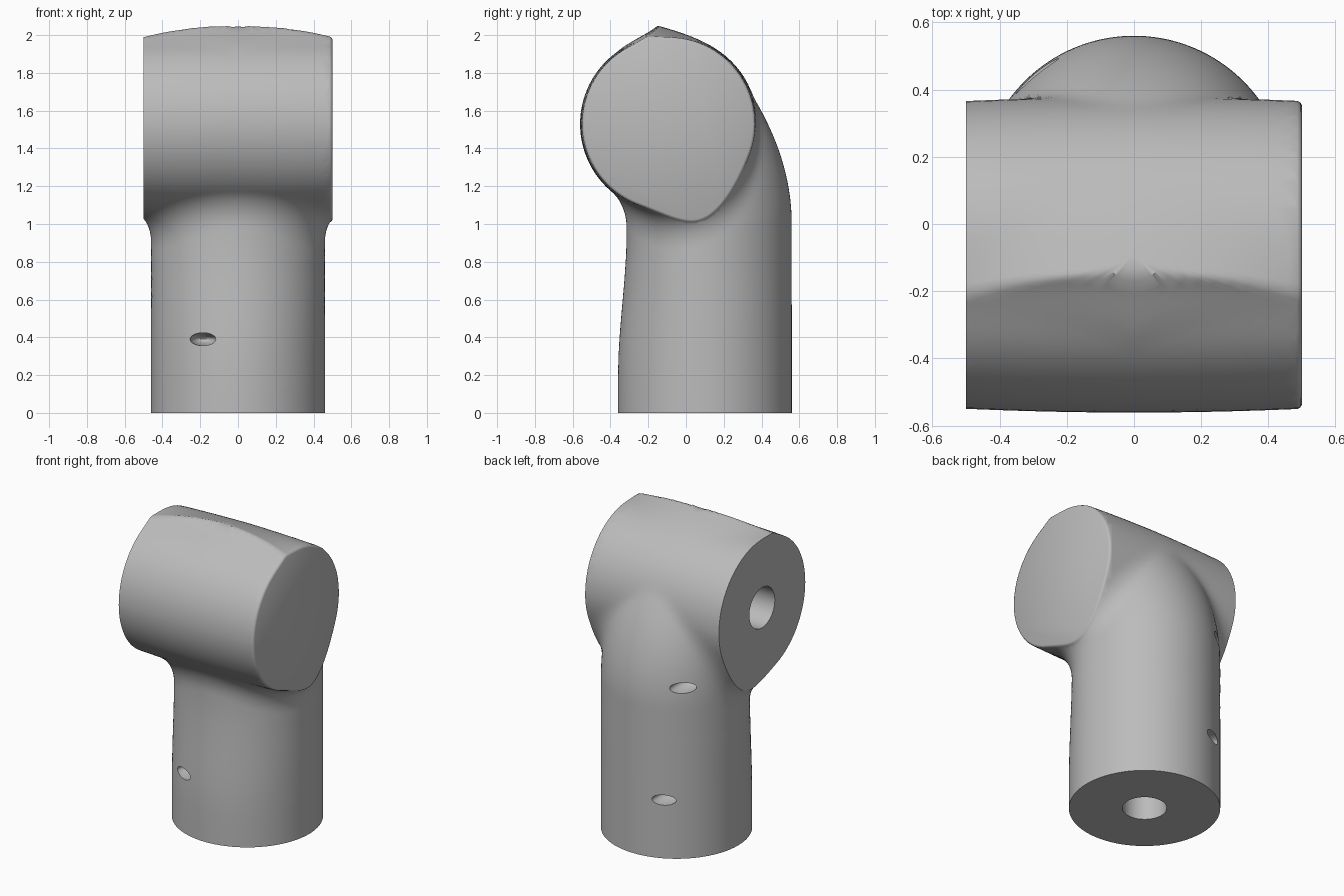
import bpy, bmesh, math
from mathutils import Vector

if "Cube" in bpy.data.objects:
    bpy.data.objects.remove(bpy.data.objects["Cube"])

AXIS_Y, AXIS_Z = -0.092, 1.53      # centre line of the cross barrel
SHAFT_Y, SHAFT_R = 0.1, 0.46       # upright shaft


def step(a, b, v):
    t = min(1, max(0, (v - a) / (b - a)))
    return t * t * (3 - 2 * t)


def field(p):
    """Signed distance to the upright shaft blended into the cross barrel."""
    x, y, z = p
    # shaft leans forward near the top and is slightly flattened at the front
    cy = SHAFT_Y - 0.45 * max(0, z - 1) ** 2 - 3 * max(0, z - 1.75) ** 2
    dy = y - cy
    if dy < 0:
        dy *= SHAFT_R / (SHAFT_R - 0.045 * step(0.2, 0.95, z))
    r1 = math.hypot(x, dy) + 1e-6
    d1 = r1 - SHAFT_R
    if z > 1.3:
        d1 = max(d1, AXIS_Y - y)
    # barrel is slightly crowned
    by, bz = y - AXIS_Y, z - AXIS_Z
    r2 = math.hypot(by, bz) + 1e-6
    d2 = r2 - (0.469 - 0.045 * min(x * x, 0.3))
    # fillet grows with the angle between the two surfaces
    k = 0.2 * (1 - dy * by / (r1 * r2)) + 0.002
    h = max(0, k - abs(d1 - d2))
    return min(d1, d2) - h * h / (4 * k)


def surface_point(origin, ray):
    lo, hi = 0.0, 1.0
    if field(origin + ray) < 0:
        return origin + ray
    for _ in range(18):
        mid = (lo + hi) / 2
        if field(origin + ray * mid) < 0:
            lo = mid
        else:
            hi = mid
    return origin + ray * lo


# Body skin: level rings up the shaft, then a fan of rings over the barrel
N = 128
heights = ([i * 0.1 for i in range(8)] + [0.8 + i * 0.0125 for i in range(40)]
           + [1.3 + i * 0.023 for i in range(10)])
rings = [(z, SHAFT_Y + (AXIS_Y - SHAFT_Y) * step(0.5, 1.3, z), 0) for z in heights]
rings += [(AXIS_Z, AXIS_Y, math.pi / 2 * i / 20) for i in range(20)]

bm = bmesh.new()
grid = []
for z, y, e in rings:
    row = []
    for i in range(N):
        a = 2 * math.pi * (i + 0.5) / N
        ray = Vector((math.cos(a) * math.cos(e), math.sin(a) * math.cos(e), math.sin(e)))
        row.append(bm.verts.new(surface_point(Vector((0, y, z)), ray)))
    grid.append(row)
for a, b in zip(grid, grid[1:]):
    for i in range(N):
        j = (i + 1) % N
        bm.faces.new((a[i], a[j], b[j], b[i]))
top = bm.verts.new(surface_point(Vector((0, AXIS_Y, AXIS_Z)), Vector((0, 0, 1))))
for i in range(N):
    bm.faces.new((grid[-1][i], grid[-1][(i + 1) % N], top))

# Trim the barrel ends flat and close all openings
for x, s in ((-0.5, -1), (0.486, 1)):
    bmesh.ops.bisect_plane(bm, geom=bm.verts[:] + bm.edges[:] + bm.faces[:], dist=1e-5,
                           plane_co=(x, 0, 0), plane_no=(s, 0, 0), clear_outer=True)
bmesh.ops.remove_doubles(bm, verts=bm.verts[:], dist=1e-4)
bmesh.ops.holes_fill(bm, edges=[e for e in bm.edges if e.is_boundary], sides=0)
bmesh.ops.recalc_face_normals(bm, faces=bm.faces[:])

# Rounded rim on the closed end
for grow, shrink in ((0.009, 0.99), (0.005, 0.98)):
    cap = max(bm.faces, key=lambda f: f.calc_center_median().x)
    new = bmesh.ops.extrude_face_region(bm, geom=[cap])["geom"]
    if cap.is_valid:
        bm.faces.remove(cap)
    for v in (g for g in new if isinstance(g, bmesh.types.BMVert)):
        v.co.x += grow
        v.co.y = AXIS_Y + (v.co.y - AXIS_Y) * shrink
        v.co.z = AXIS_Z + (v.co.z - AXIS_Z) * shrink
bmesh.ops.recalc_face_normals(bm, faces=bm.faces[:])

mesh = bpy.data.meshes.new("elbow_body")
bm.to_mesh(mesh)
bm.free()
body = bpy.data.objects.new("elbow_body", mesh)
bpy.context.collection.objects.link(body)
grey = bpy.data.materials.new("plain grey")
grey.diffuse_color = (0.5, 0.5, 0.5, 1)
grey.use_nodes = True
grey.node_tree.nodes["Principled BSDF"].inputs["Base Color"].default_value = grey.diffuse_color
mesh.materials.append(grey)


def cut(tool):
    """Subtract the active tool from the body, then drop the tool."""
    tool.data.materials.append(grey)
    mod = body.modifiers.new("cut", "BOOLEAN")
    mod.operation, mod.solver, mod.object = "DIFFERENCE", "EXACT", tool
    bpy.context.view_layer.objects.active = body
    bpy.ops.object.modifier_apply(modifier=mod.name)
    bpy.data.objects.remove(tool)


# Round sockets in the foot and in the open barrel end
for loc, rot, depth in (((0, SHAFT_Y, 0), 0, 1.5), ((-0.5, AXIS_Y, AXIS_Z), math.pi / 2, 1.0)):
    bpy.ops.mesh.primitive_cylinder_add(vertices=48, radius=0.135, depth=depth,
                                        location=loc, rotation=(0, rot, 0))
    cut(bpy.context.object)

# Small oval screw recesses, one in front and two behind
for loc in ((-0.185, -0.305, 0.39), (-0.195, 0.517, 0.39), (-0.29, 0.452, 1.14)):
    bpy.ops.mesh.primitive_uv_sphere_add(segments=32, ring_count=16, radius=1, location=loc)
    bpy.context.object.scale = (0.07, 0.13, 0.034)
    cut(bpy.context.object)

bpy.ops.object.select_all(action="DESELECT")
body.select_set(True)
bpy.context.view_layer.objects.active = body
bpy.ops.object.shade_smooth_by_angle(angle=math.radians(35))
